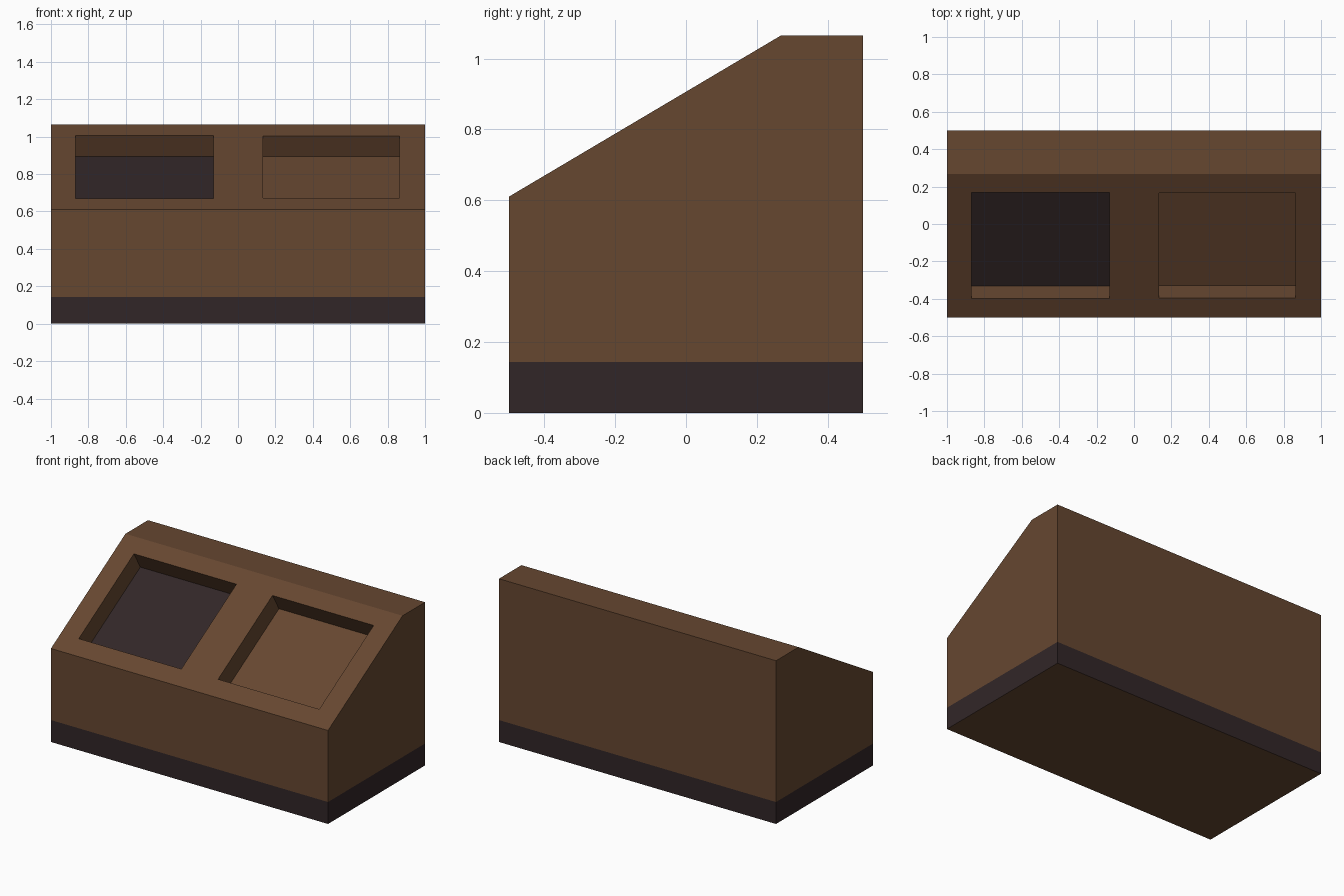
import bpy
import bmesh
import math
from mathutils import Matrix, Vector

default = bpy.data.objects.get("Cube")
if default:
    bpy.data.objects.remove(default, do_unlink=True)


def make_material(name, color):
    mat = bpy.data.materials.new(name)
    mat.use_nodes = True
    mat.diffuse_color = color
    bsdf = next(n for n in mat.node_tree.nodes if n.type == 'BSDF_PRINCIPLED')
    bsdf.inputs["Base Color"].default_value = color
    return mat


def make_object(name, bm, materials):
    bmesh.ops.recalc_face_normals(bm, faces=bm.faces)
    mesh = bpy.data.meshes.new(name)
    bm.to_mesh(mesh)
    bm.free()
    obj = bpy.data.objects.new(name, mesh)
    bpy.context.collection.objects.link(obj)
    for mat in materials:
        mesh.materials.append(mat)
    return obj


brown = make_material("brown wood", (0.133, 0.063, 0.030, 1))
dark = make_material("dark plum", (0.031, 0.0194, 0.0203, 1))

# Main dimensions
PLINTH = 0.143
DEPTH = 0.13
low = Vector((0, -0.5, 0.61))
high = Vector((0, 0.268, 1.065))
slope = (high - low).normalized()
normal = Vector((1, 0, 0)).cross(slope)

# Counter body: side profile extruded across the width
bm = bmesh.new()
profile = [(-0.5, 0), low.yz, high.yz, (0.5, high.z), (0.5, 0)]
side = bm.faces.new([bm.verts.new((-1, y, z)) for y, z in profile])
extruded = bmesh.ops.extrude_face_region(bm, geom=[side], use_keep_orig=True)
bmesh.ops.translate(bm, vec=(2, 0, 0),
                    verts=[v for v in extruded["geom"] if isinstance(v, bmesh.types.BMVert)])
# Line where the plinth meets the body
bmesh.ops.bisect_plane(bm, geom=bm.verts[:] + bm.edges[:] + bm.faces[:],
                       plane_co=(0, 0, PLINTH), plane_no=(0, 0, 1))
body = make_object("counter_body", bm, [brown, dark])


# Two bins sunk square to the sloping top
def cut_bin(name, x_min, x_max, start, end):
    length = end - start
    centre = low + slope * (start + end) / 2
    centre.x = (x_min + x_max) / 2
    frame = Matrix.Translation(centre) @ Matrix.Rotation(math.atan2(slope.z, slope.y), 4, 'X')
    bm = bmesh.new()
    bmesh.ops.create_cube(bm, size=1, matrix=frame @ Matrix.Diagonal(
        (x_max - x_min, length, DEPTH * 2, 1)))
    cutter = make_object(name, bm, [brown])
    cutter.hide_render = True
    mod = body.modifiers.new(name, 'BOOLEAN')
    mod.operation = 'DIFFERENCE'
    mod.solver = 'EXACT'
    mod.object = cutter
    bpy.context.view_layer.objects.active = body
    bpy.ops.object.modifier_apply(modifier=name)
    bpy.data.objects.remove(cutter, do_unlink=True)


cut_bin("right_bin", -0.87, -0.13, 0.118, 0.778)
cut_bin("left_bin", 0.133, 0.863, 0.122, 0.774)

# Dark plinth sides and dark floor of the right bin
for face in body.data.polygons:
    plinth = face.center.z < PLINTH and abs(face.normal.z) < 0.5
    sunk = (face.center - low).dot(normal) < -DEPTH * 0.9
    floor = face.normal.dot(normal) > 0.99 and sunk and face.center.x < 0
    face.material_index = 1 if plinth or floor else 0
    face.use_smooth = False
